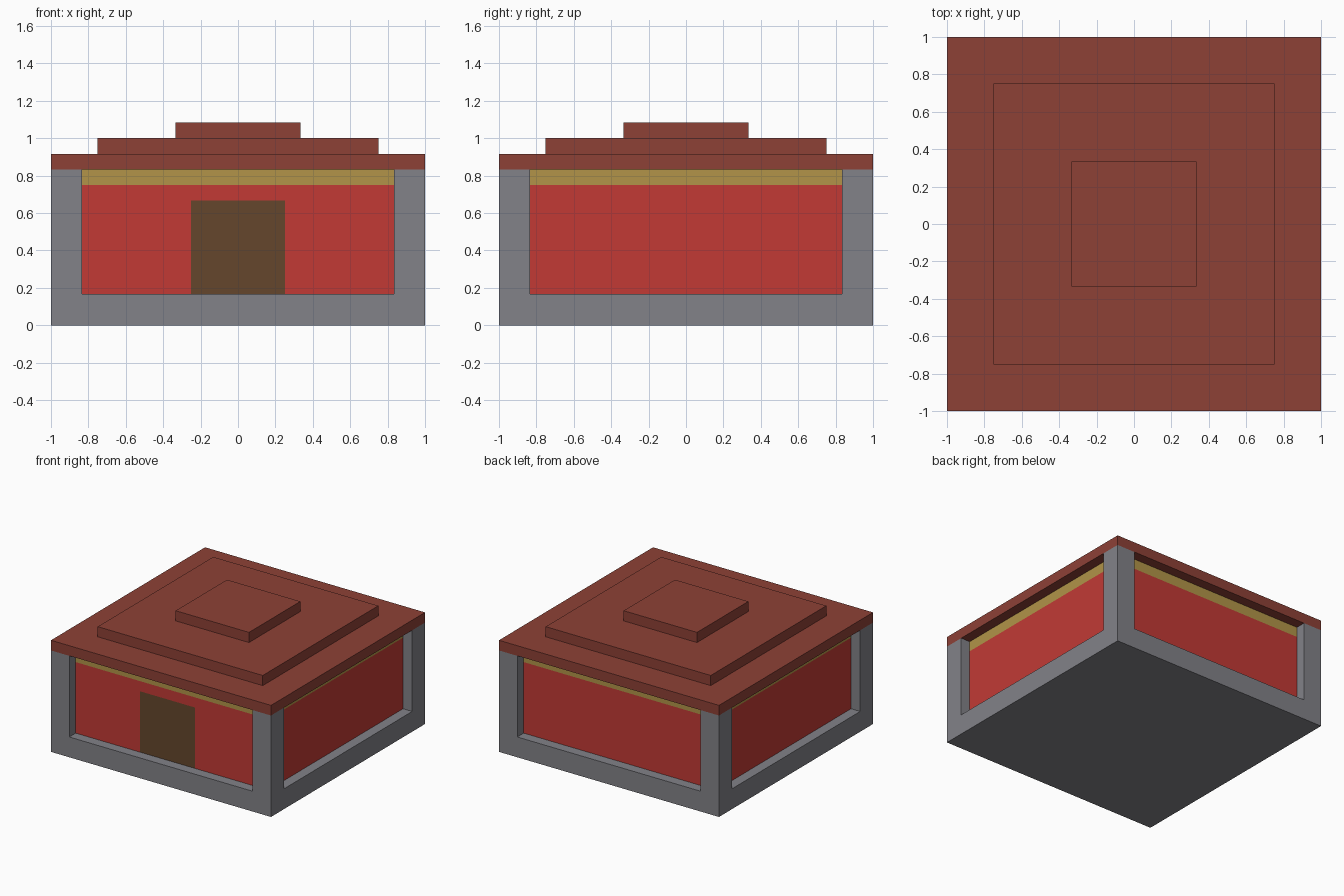
import bpy, bmesh
from mathutils import Vector

if "Cube" in bpy.data.objects:
    bpy.data.objects.remove(bpy.data.objects["Cube"], do_unlink=True)

U = 1 / 12  # building module


def material(name, rgb):
    linear = [((c / 255 + 0.055) / 1.055) ** 2.4 for c in rgb] + [1]
    mat = bpy.data.materials.new(name)
    mat.use_nodes = True
    mat.diffuse_color = linear
    mat.node_tree.nodes["Principled BSDF"].inputs["Base Color"].default_value = linear
    return mat


stone = material("grey stone", (130, 130, 136))
red = material("red wall", (194, 58, 53))
gold = material("gold trim", (178, 148, 72))
wood = material("dark wood", (101, 70, 44))
tile = material("roof tile", (141, 65, 54))


def box(name, half_x, half_y, bottom, top, *mats):
    bpy.ops.mesh.primitive_cube_add(size=2, location=(0, 0, 0))
    obj = bpy.context.object
    obj.name = name
    for v in obj.data.vertices:
        z = top if v.co.z > 0 else bottom
        v.co = Vector((v.co.x * half_x, v.co.y * half_y, z))
    for mat in mats:
        obj.data.materials.append(mat)
    return obj


# Stone frame: plinth and corner posts left after cutting two crossing slots
frame = box("stone_frame", 1, 1, 0, 10 * U, stone)
for half_x, half_y in ((10 * U, 2), (2, 10 * U)):
    cutter = box("slot_cutter", half_x, half_y, 2 * U, 2, stone)
    cutter.hide_render = True
    mod = frame.modifiers.new("slot", "BOOLEAN")
    mod.operation = "DIFFERENCE"
    mod.solver = "EXACT"
    mod.object = cutter
    bpy.context.view_layer.objects.active = frame
    bpy.ops.object.modifier_apply(modifier=mod.name)
    bpy.data.objects.remove(cutter, do_unlink=True)

# Recessed walls, cut along the trim line and the door outline
walls = box("walls", 11 * U, 11 * U, 2 * U, 10 * U, red, gold, wood)
bm = bmesh.new()
bm.from_mesh(walls.data)
cuts = [((0, 0, 9 * U), (0, 0, 1)), ((0, 0, 8 * U), (0, 0, 1)),
        ((-3 * U, 0, 0), (1, 0, 0)), ((3 * U, 0, 0), (1, 0, 0))]
for point, normal in cuts:
    bmesh.ops.bisect_plane(bm, geom=bm.verts[:] + bm.edges[:] + bm.faces[:],
                           plane_co=point, plane_no=normal)
bm.normal_update()
for face in bm.faces:
    c = face.calc_center_median()
    if c.z > 9 * U:
        face.material_index = 1
    elif face.normal.y < -0.5 and abs(c.x) < 3 * U and c.z < 8 * U:
        face.material_index = 2
bm.to_mesh(walls.data)
bm.free()

# Stepped roof
for i, (name, half) in enumerate((("roof_eaves", 12), ("roof_step", 9), ("roof_cap", 4))):
    box(name, half * U, half * U, (10 + i) * U, (11 + i) * U, tile)
